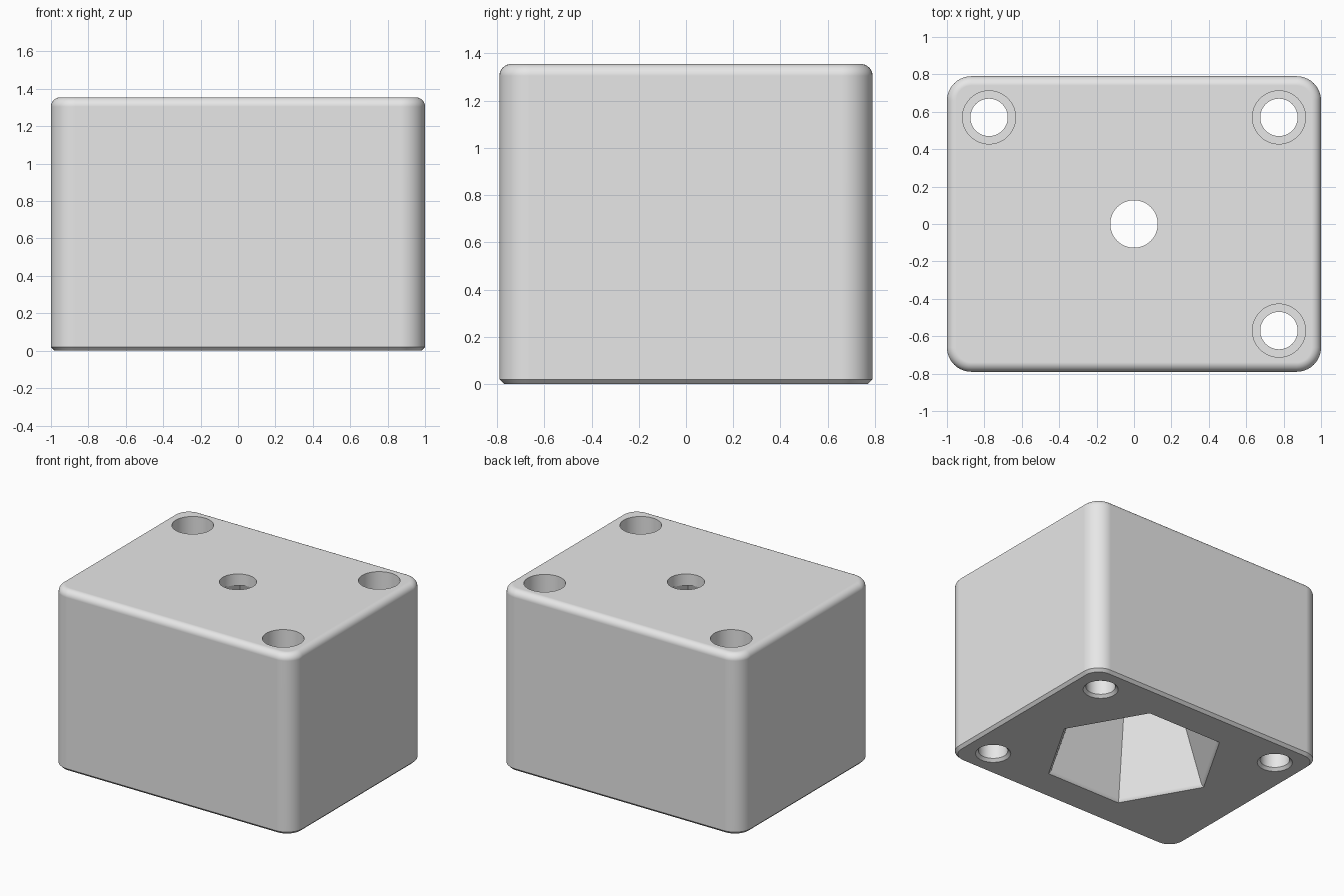
import bpy, bmesh
from math import cos, sin, pi, radians

if "Cube" in bpy.data.objects:
    bpy.data.objects.remove(bpy.data.objects["Cube"], do_unlink=True)

HALF_X, HALF_Y, HEIGHT = 1.0, 0.79, 1.355
CORNER, FILLET, CHAMFER = 0.13, 0.05, 0.02

grey = bpy.data.materials.new("plain_grey")
grey.use_nodes = True
grey.diffuse_color = (0.8, 0.8, 0.8, 1)
grey.node_tree.nodes["Principled BSDF"].inputs["Base Color"].default_value = (0.8, 0.8, 0.8, 1)


def loft(name, rings):
    """Closed solid through a bottom-to-top stack of equal-length rings."""
    bm = bmesh.new()
    loops = [[bm.verts.new(p) for p in ring] for ring in rings]
    for low, high in zip(loops, loops[1:]):
        for i in range(len(low)):
            j = (i + 1) % len(low)
            bm.faces.new((low[i], low[j], high[j], high[i]))
    bm.faces.new(loops[0][::-1])
    bm.faces.new(loops[-1])
    bmesh.ops.recalc_face_normals(bm, faces=bm.faces)
    mesh = bpy.data.meshes.new(name)
    bm.to_mesh(mesh)
    bm.free()
    mesh.materials.append(grey)
    obj = bpy.data.objects.new(name, mesh)
    bpy.context.collection.objects.link(obj)
    return obj


def circle(radius, z, sides, x=0, y=0):
    return [(x + radius * cos(2 * pi * i / sides), y + radius * sin(2 * pi * i / sides), z)
            for i in range(sides)]


def rounded_rect(inset, z, steps=10):
    r = CORNER - inset
    ring = []
    for quarter, (sx, sy) in enumerate([(1, 1), (-1, 1), (-1, -1), (1, -1)]):
        for i in range(steps + 1):
            a = (quarter + i / steps) * pi / 2
            ring.append((sx * (HALF_X - CORNER) + r * cos(a),
                         sy * (HALF_Y - CORNER) + r * sin(a), z))
    return ring


# Block with a chamfered base and a rounded top edge
rings = [rounded_rect(CHAMFER, 0), rounded_rect(0, CHAMFER)]
for i in range(9):
    a = i / 8 * pi / 2
    rings.append(rounded_rect(FILLET * (1 - cos(a)), HEIGHT - FILLET * (1 - sin(a))))
block = loft("block", rings)

# Tapered hexagonal pocket from below, with a chamfered mouth
cutters = [loft("pocket_cutter", [circle(r, z, 6) for r, z in
                                  [(0.64, -0.02), (0.6, 0.02), (0.15, 1.27)]])]

# Centre hole through the top plate
cutters.append(loft("centre_hole_cutter", [circle(0.127, z, 48) for z in (1.2, HEIGHT + 0.1)]))

# Three counterbored screw holes
bore = [(0.14, -0.02), (0.1, 0.02), (0.1, 0.3), (0.142, 0.3), (0.142, HEIGHT + 0.1)]
for sx, sy in [(-1, 1), (1, 1), (1, -1)]:
    cutters.append(loft("screw_hole_cutter",
                        [circle(r, z, 48, sx * 0.775, sy * 0.57) for r, z in bore]))

bpy.ops.object.select_all(action="DESELECT")
block.select_set(True)
bpy.context.view_layer.objects.active = block
for cutter in cutters:
    cutter.hide_render = True
    cut = block.modifiers.new("cut", "BOOLEAN")
    cut.operation = "DIFFERENCE"
    cut.solver = "EXACT"
    cut.object = cutter
    bpy.ops.object.modifier_apply(modifier=cut.name)
    bpy.data.objects.remove(cutter, do_unlink=True)

# Smooth rounded edges, crisp chamfers, flat large faces
bpy.ops.object.shade_smooth_by_angle(angle=radians(25))
flatten = block.modifiers.new("flat_faces", "WEIGHTED_NORMAL")
flatten.keep_sharp = True
